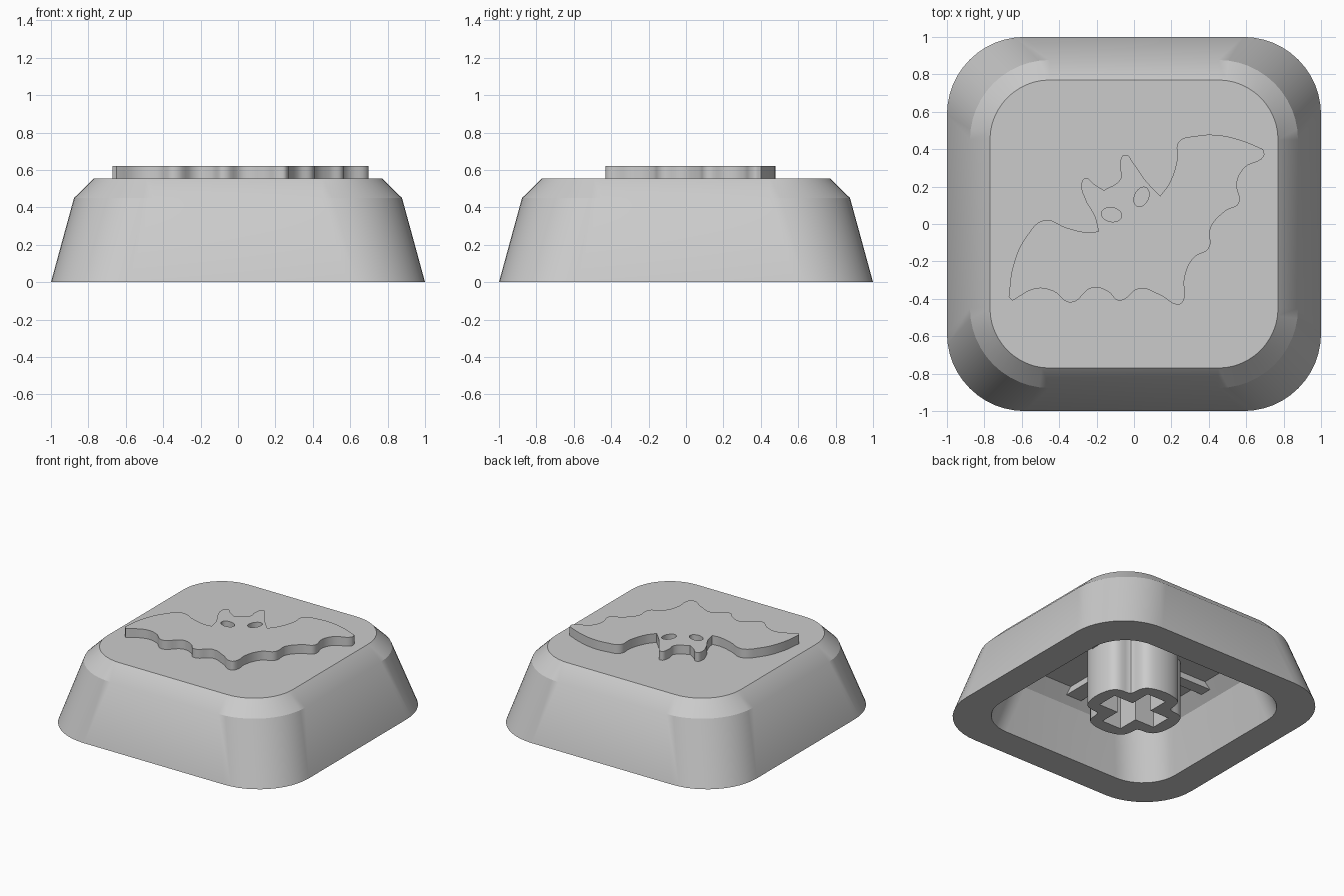
import bpy, bmesh
from math import sin, cos, pi, radians

cube = bpy.data.objects.get("Cube")
if cube:
    bpy.data.objects.remove(cube, do_unlink=True)

grey = bpy.data.materials.new("plain grey")
grey.use_nodes = True
colour = (0.6, 0.6, 0.6, 1)
grey.diffuse_color = colour
grey.node_tree.nodes["Principled BSDF"].inputs["Base Color"].default_value = colour

ARC = 12  # segments in each rounded corner


def rounded_square(half, radius):
    """Outline of a square with round corners, counter-clockwise."""
    points = []
    for corner, (sx, sy) in enumerate([(1, 1), (-1, 1), (-1, -1), (1, -1)]):
        for step in range(ARC + 1):
            angle = (corner + step / ARC) * pi / 2
            points.append((sx * (half - radius) + radius * cos(angle),
                           sy * (half - radius) + radius * sin(angle)))
    return points


def plus_outline(length, wide_x, wide_y):
    """Plus shape: half length, then half widths of the x and y arms."""
    quarter = [(length, wide_x), (wide_y, wide_x), (wide_y, length)]
    points = []
    for sx, sy in [(1, 1), (-1, 1), (-1, -1), (1, -1)]:
        part = quarter if sx * sy > 0 else quarter[::-1]
        points += [(sx * x, sy * y) for x, y in part]
    return points


def ellipse(cx, cy, a, b, tilt):
    points = []
    for i in range(24):
        u, v = a * cos(i * pi / 12), b * sin(i * pi / 12)
        points.append((cx + u * cos(tilt) - v * sin(tilt),
                       cy + u * sin(tilt) + v * cos(tilt)))
    return points


def finish(name, mesh):
    mesh.name = name
    mesh.materials.clear()
    mesh.materials.append(grey)
    obj = bpy.data.objects.new(name, mesh)
    bpy.context.collection.objects.link(obj)
    bpy.ops.object.select_all(action="DESELECT")
    obj.select_set(True)
    bpy.context.view_layer.objects.active = obj
    bpy.ops.object.shade_smooth_by_angle(angle=radians(32))
    return obj


def extruded(name, outlines, bottom, top, cusps=None):
    """Filled outlines (later ones are holes) given a thickness.
    With cusps, the first outline is a smooth curve, sharp at those points."""
    curve = bpy.data.curves.new(name, "CURVE")
    curve.dimensions = "2D"
    curve.fill_mode = "BOTH"
    curve.extrude = (top - bottom) / 2
    curve.resolution_u = 6
    for index, points in enumerate(outlines):
        bezier = bool(cusps) and index == 0
        spline = curve.splines.new("BEZIER" if bezier else "POLY")
        target = spline.bezier_points if bezier else spline.points
        target.add(len(points) - 1)
        for number, (point, (x, y)) in enumerate(zip(target, points)):
            if bezier:
                point.co = (x, y, 0)
                kind = "VECTOR" if number in cusps else "AUTO"
                point.handle_left_type = point.handle_right_type = kind
            else:
                point.co = (x, y, 0, 1)
        spline.use_cyclic_u = True
    helper = bpy.data.objects.new(name + " helper", curve)
    bpy.context.collection.objects.link(helper)
    bpy.context.view_layer.update()
    graph = bpy.context.evaluated_depsgraph_get()
    mesh = bpy.data.meshes.new_from_object(helper.evaluated_get(graph))
    bpy.data.objects.remove(helper, do_unlink=True)
    bm = bmesh.new()
    bm.from_mesh(mesh)
    bmesh.ops.remove_doubles(bm, verts=bm.verts, dist=0.0001)
    bmesh.ops.recalc_face_normals(bm, faces=bm.faces)
    bm.to_mesh(mesh)
    bm.free()
    obj = finish(name, mesh)
    obj.location.z = (top + bottom) / 2
    return obj


# Hollow cap: one skin from the top, down the outside and up the inside
CEILING, SHOULDER, INNER_SHOULDER = 0.435, 0.45, 0.345
levels = [(0.77, 0.32, 0.555), (0.877, 0.427, SHOULDER), (1, 0.415, 0),
          (0.775, 0.285, 0), (0.685, 0.29, INNER_SHOULDER),
          (0.595, 0.22, CEILING)]
bm = bmesh.new()
rings = [[bm.verts.new((x, y, z)) for x, y in rounded_square(half, radius)]
         for half, radius, z in levels]
count = len(rings[0])
for upper, lower in zip(rings, rings[1:]):
    for i in range(count):
        j = (i + 1) % count
        bm.faces.new((upper[i], lower[i], lower[j], upper[j]))
bm.faces.new(rings[0])
bm.faces.new(rings[-1])
bmesh.ops.recalc_face_normals(bm, faces=bm.faces)
cap_mesh = bpy.data.meshes.new("cap_shell")
bm.to_mesh(cap_mesh)
bm.free()
cap = finish("cap_shell", cap_mesh)

# Crisp shoulder: round corners only outside, all the way round inside
for edge in cap.data.edges:
    a, b = (cap.data.vertices[v].co for v in edge.vertices)
    if abs(a.z - b.z) < 0.001:
        outer = abs(a.z - SHOULDER) < 0.001 and (a - b).length < 0.3
        if outer or abs(a.z - INNER_SHOULDER) < 0.001:
            edge.use_edge_sharp = True

# Crossed ribs under the ceiling, running out into its sloped border
extruded("ceiling_ribs", [plus_outline(0.66, 0.045, 0.065)],
         0.39, CEILING + 0.01)

# Stem with four notches and a cross-shaped socket
stem_outline = []
for i in range(96):
    angle = i * pi / 48
    r = 0.335 - 0.085 * abs(sin(2 * angle)) ** 10
    stem_outline.append((r * cos(angle), r * sin(angle)))
extruded("stem", [stem_outline, plus_outline(0.24, 0.08, 0.08)],
         0, CEILING + 0.01)

# Raised bat with two eye holes
bat_outline = [
    (-.67, -.39), (-.645, -.22), (-.57, -.06), (-.48, .02), (-.36, -.02),
    (-.25, -.045), (-.19, -.04), (-.21, .04), (-.26, .13), (-.28, .22),
    (-.26, .245), (-.21, .21), (-.16, .18), (-.07, .245), (-.075, .31),
    (-.05, .37), (0, .32), (.06, .235), (.14, .15), (.19, .22),
    (.23, .34), (.24, .44), (.33, .47), (.45, .475), (.58, .445),
    (.69, .4), (.695, .365), (.59, .3), (.55, .22), (.56, .11),
    (.49, .07), (.41, -.02), (.4, -.13), (.32, -.18), (.27, -.29),
    (.265, -.41), (.24, -.43), (.14, -.38), (.03, -.345), (-.08, -.41),
    (-.14, -.36), (-.22, -.34), (-.34, -.42), (-.43, -.36), (-.52, -.345),
    (-.65, -.41)]
eyes = [ellipse(-.12, .05, .055, .038, radians(-10)),
        ellipse(.04, .145, .055, .037, radians(65))]
extruded("raised_bat", [bat_outline] + eyes, 0.553, 0.622,
         cusps={0, 6, 12, 18, 25, 45})
